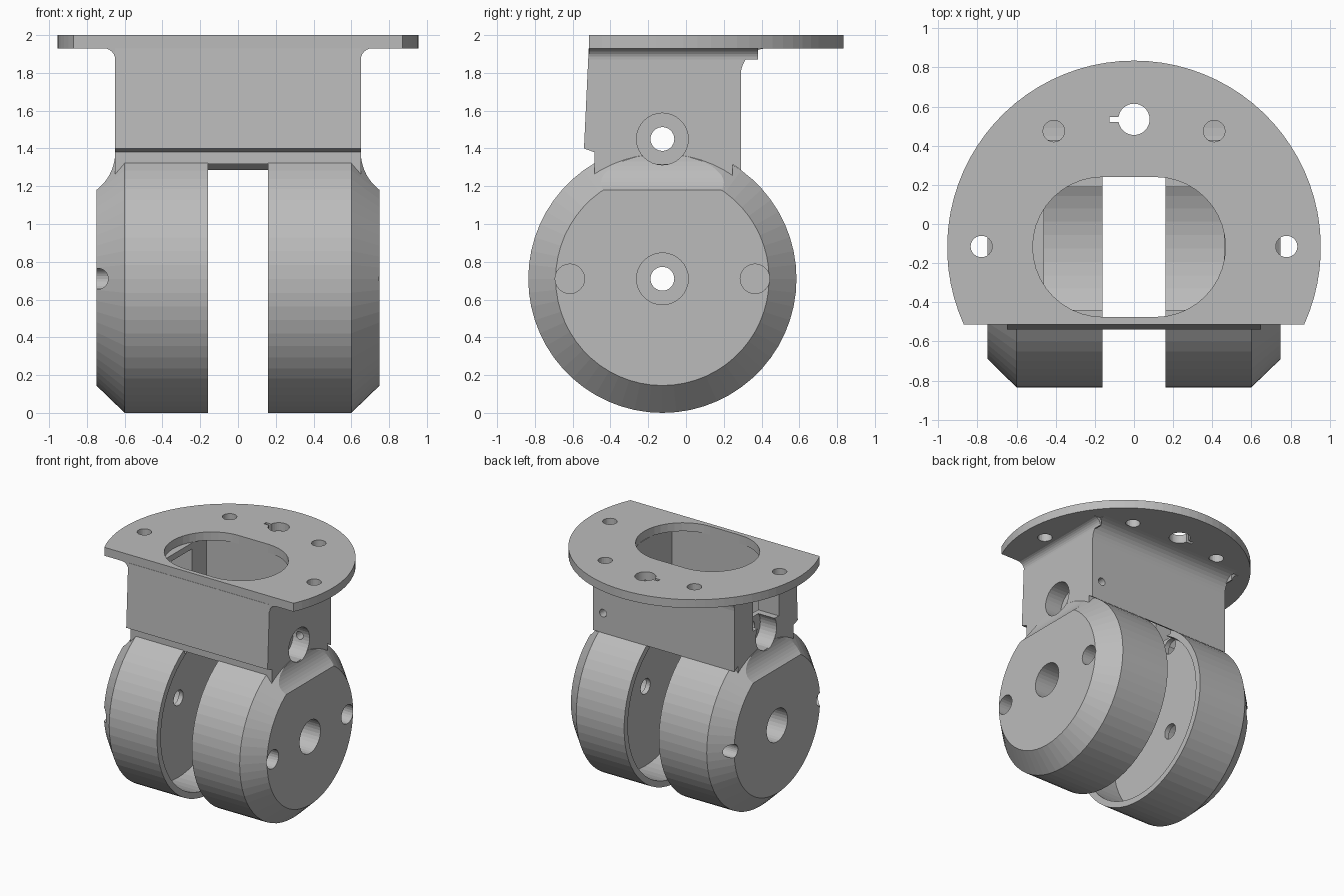
import bpy, bmesh
from math import sin, cos, pi, sqrt

if "Cube" in bpy.data.objects:
    bpy.data.objects.remove(bpy.data.objects["Cube"])

grey = bpy.data.materials.new("light_grey")
grey.use_nodes = True
grey.diffuse_color = (0.5, 0.5, 0.5, 1)
grey.node_tree.nodes["Principled BSDF"].inputs["Base Color"].default_value = (0.5, 0.5, 0.5, 1)

CY, AXLE_Z, PIN_Z = -0.125, 0.71, 1.45      # shared bore line and its two heights
FRONT, BACK = -0.475, 0.24                  # inner walls of the bracket


def place(axis, a, b, t):
    return {"x": (t, a, b), "y": (a, t, b), "z": (a, b, t)}[axis]


def loft(name, axis, rings):
    """Join matching outlines, each (position, points), and cap both ends."""
    bm = bmesh.new()
    loops = [[bm.verts.new(place(axis, a, b, t)) for a, b in pts] for t, pts in rings]
    for low, high in zip(loops, loops[1:]):
        for i in range(len(low)):
            j = (i + 1) % len(low)
            bm.faces.new((low[i], low[j], high[j], high[i]))
    bm.faces.new(loops[0])
    bm.faces.new(loops[-1])
    bmesh.ops.recalc_face_normals(bm, faces=bm.faces)
    mesh = bpy.data.meshes.new(name)
    bm.to_mesh(mesh)
    bm.free()
    mesh.materials.append(grey)
    obj = bpy.data.objects.new(name, mesh)
    bpy.context.scene.collection.objects.link(obj)
    return obj


def prism(name, axis, pts, lo, hi):
    return loft(name, axis, [(lo, pts), (hi, pts)])


def arc(a, b, r, start, end, n):
    angles = [start + (end - start) * i / n for i in range(n + 1)]
    return [(a + r * cos(t), b + r * sin(t)) for t in angles]


def circle(a, b, r, n=32):
    return arc(a, b, r, 0, 2 * pi, n)[:-1]


def rect(a0, b0, a1, b1):
    return [(a0, b0), (a1, b0), (a1, b1), (a0, b1)]


def cut(obj, axis, pts, lo, hi):
    cutter = prism("cutter", axis, pts, lo, hi)
    cutter.hide_render = True
    mod = obj.modifiers.new("cut", "BOOLEAN")
    mod.operation = "DIFFERENCE"
    mod.solver = "EXACT"
    mod.object = cutter
    bpy.context.view_layer.objects.active = obj
    bpy.ops.object.modifier_apply(modifier=mod.name)
    bpy.data.objects.remove(cutter)


def bore(obj, z, side):
    """Narrow through hole with a wide counterbore from the outer side."""
    cut(obj, "x", circle(CY, z, 0.063), *sorted((side * 0.3, side * 0.9)))
    cut(obj, "x", circle(CY, z, 0.137), *sorted((side * 0.5, side * 0.9)))


def cut_set_screw(obj):
    cut(obj, "y", circle(0.56, PIN_Z, 0.032, 20), -0.05, 0.4)


# Mounting flange: disc with a straight front edge
radius = 0.955
edge = math_angle = -0.424
flange = prism("mounting_flange", "z",
               arc(0, -0.12, radius, edge, pi - edge, 52), 1.93, 2.0)
opening = arc(0.11, -0.1175, 0.3575, -pi / 2, pi / 2, 20)
opening += arc(-0.16, -0.1175, 0.3575, pi / 2, 1.5 * pi, 20)
cut(flange, "z", opening, 1.8, 2.1)
for side in (-1, 1):
    cut(flange, "z", circle(side * 0.78, -0.115, 0.055, 24), 1.8, 2.1)
    cut(flange, "z", circle(side * 0.41, 0.475, 0.055, 24), 1.8, 2.1)
cut(flange, "z", circle(0, 0.535, 0.08), 1.8, 2.1)
cut(flange, "z", rect(-0.125, 0.521, -0.05, 0.547), 1.8, 2.1)

# Hollow bracket: side profile with sloped front, step and rear fillet
profile = [(-0.515, 1.93), (-0.54, 1.4), (-0.485, 1.38), (-0.485, 1.317),
           (0.245, 1.317), (0.29, 1.286)]
profile += arc(0.43, 1.79, 0.14, pi, pi / 2, 8)
bracket = prism("hollow_bracket", "x", profile, -0.65, 0.65)
cut(bracket, "z", rect(-0.46, FRONT, 0.46, BACK), 1.2, 2.1)
for side in (-1, 1):
    bore(bracket, PIN_Z, side)
cut(bracket, "x", rect(-0.29, 1.53, 0.05, 1.88), -0.9, -0.4)
cut_set_screw(bracket)

for side, label in ((-1, "right"), (1, "left")):
    # Fillet where the bracket side meets the flange
    fillet = [(side * a, b) for a, b in
              arc(0.71, 1.87, 0.06, pi, pi / 2, 6) + [(0.64, 1.93), (0.64, 1.87)]]
    prism(label + "_flange_fillet", "y", fillet, -0.513, 0.38)

    # Cheek filling the corner between bracket and drum
    prism(label + "_cheek", "x", rect(-0.485, 1.23, 0.245, 1.317),
          *sorted((side * 0.47, side * 0.65)))

    # Chamfered drum, open towards the centre gap
    steps = [(0.46, 0.66), (0.16, 0.66), (0.16, 0.71), (0.6, 0.71), (0.75, 0.565)]
    drum = loft(label + "_drum", "x",
                [(side * x, circle(CY, AXLE_Z, r, 60)) for x, r in steps])
    cut(drum, "z", rect(-0.46, FRONT, 0.46, BACK), 1.29, 1.6)
    cut(drum, "y", circle(side * 0.9, 1.38, 0.25, 64), -0.485, 0.245)
    bore(drum, AXLE_Z, side)
    bore(drum, PIN_Z, side)

    # Blind side holes, further out on the right drum
    offset, hole = (0.49, 0.078) if side > 0 else (0.57, 0.055)
    for y in (CY - offset, CY + offset):
        cut(drum, "x", circle(y, AXLE_Z, hole, 24),
            *sorted((side * 0.55, side * 0.9)))
